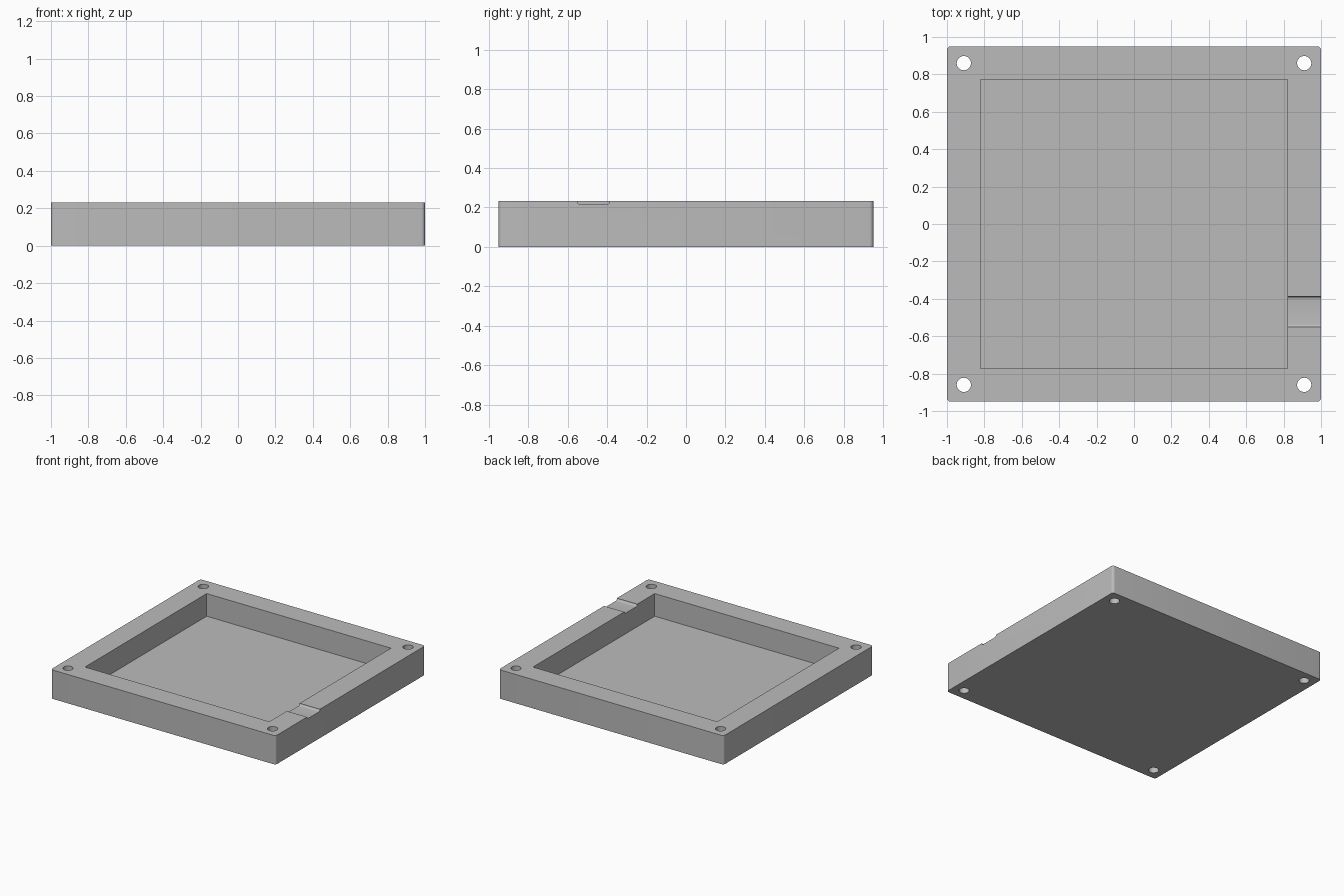
import bpy, bmesh, math
from mathutils import Matrix

cube = bpy.data.objects.get("Cube")
if cube:
    bpy.data.objects.remove(cube, do_unlink=True)

HX, HY, H = 1.0, 0.95, 0.232      # half width, half depth, height
POCKET_X, POCKET_Y, FLOOR = 0.82, 0.773, 0.05

grey = bpy.data.materials.new("plain grey")
grey.use_nodes = True
grey.diffuse_color = (0.5, 0.5, 0.5, 1)
grey.node_tree.nodes["Principled BSDF"].inputs["Base Color"].default_value = (0.5, 0.5, 0.5, 1)


def make_object(name, bm):
    bmesh.ops.recalc_face_normals(bm, faces=bm.faces)
    mesh = bpy.data.meshes.new(name)
    bm.to_mesh(mesh)
    bm.free()
    mesh.materials.append(grey)
    obj = bpy.data.objects.new(name, mesh)
    bpy.context.collection.objects.link(obj)
    return obj


def box(name, x0, x1, y0, y1, z0, z1, round_axis=None, radius=0.0, below=None):
    """Box with optional rounding of the edges that run along one axis."""
    bm = bmesh.new()
    bmesh.ops.create_cube(bm, size=1)
    for v in bm.verts:
        v.co.x = x1 if v.co.x > 0 else x0
        v.co.y = y1 if v.co.y > 0 else y0
        v.co.z = z1 if v.co.z > 0 else z0
    if round_axis is not None:
        edges = []
        for e in bm.edges:
            a, b = e.verts
            along = abs((b.co - a.co).normalized()[round_axis]) > 0.9
            if along and (below is None or a.co.z < below):
                edges.append(e)
        bmesh.ops.bevel(bm, geom=edges, offset=radius, segments=6,
                        profile=0.5, affect='EDGES')
    return make_object(name, bm)


def cut(target, cutter):
    mod = target.modifiers.new(cutter.name, 'BOOLEAN')
    mod.operation = 'DIFFERENCE'
    mod.solver = 'EXACT'
    mod.object = cutter
    bpy.context.view_layer.objects.active = target
    bpy.ops.object.modifier_apply(modifier=mod.name)
    bpy.data.objects.remove(cutter, do_unlink=True)


# Tray body with rounded upright corners
tray = box("tray", -HX, HX, -HY, HY, 0, H, round_axis=2, radius=0.02)

# Rectangular pocket
cut(tray, box("pocket", -POCKET_X, POCKET_X, -POCKET_Y, POCKET_Y, FLOOR, H + 0.1))

# Shallow cable notch through the left rim, rounded along its bottom edges
cut(tray, box("cable_notch", 0.7, 1.1, -0.551, -0.387, H - 0.016, H + 0.1,
              round_axis=0, radius=0.015, below=H))

# Screw holes through the four corners
for sx in (-1, 1):
    for sy in (-1, 1):
        bm = bmesh.new()
        bmesh.ops.create_cone(bm, cap_ends=True, segments=32, radius1=0.038,
                              radius2=0.038, depth=1,
                              matrix=Matrix.Translation((sx * 0.91, sy * 0.86, 0.1)))
        cut(tray, make_object("screw_hole", bm))

# Smooth the curved walls, keep the hard edges
bpy.ops.object.select_all(action='DESELECT')
tray.select_set(True)
bpy.context.view_layer.objects.active = tray
bpy.ops.object.shade_smooth_by_angle(angle=math.radians(30))
